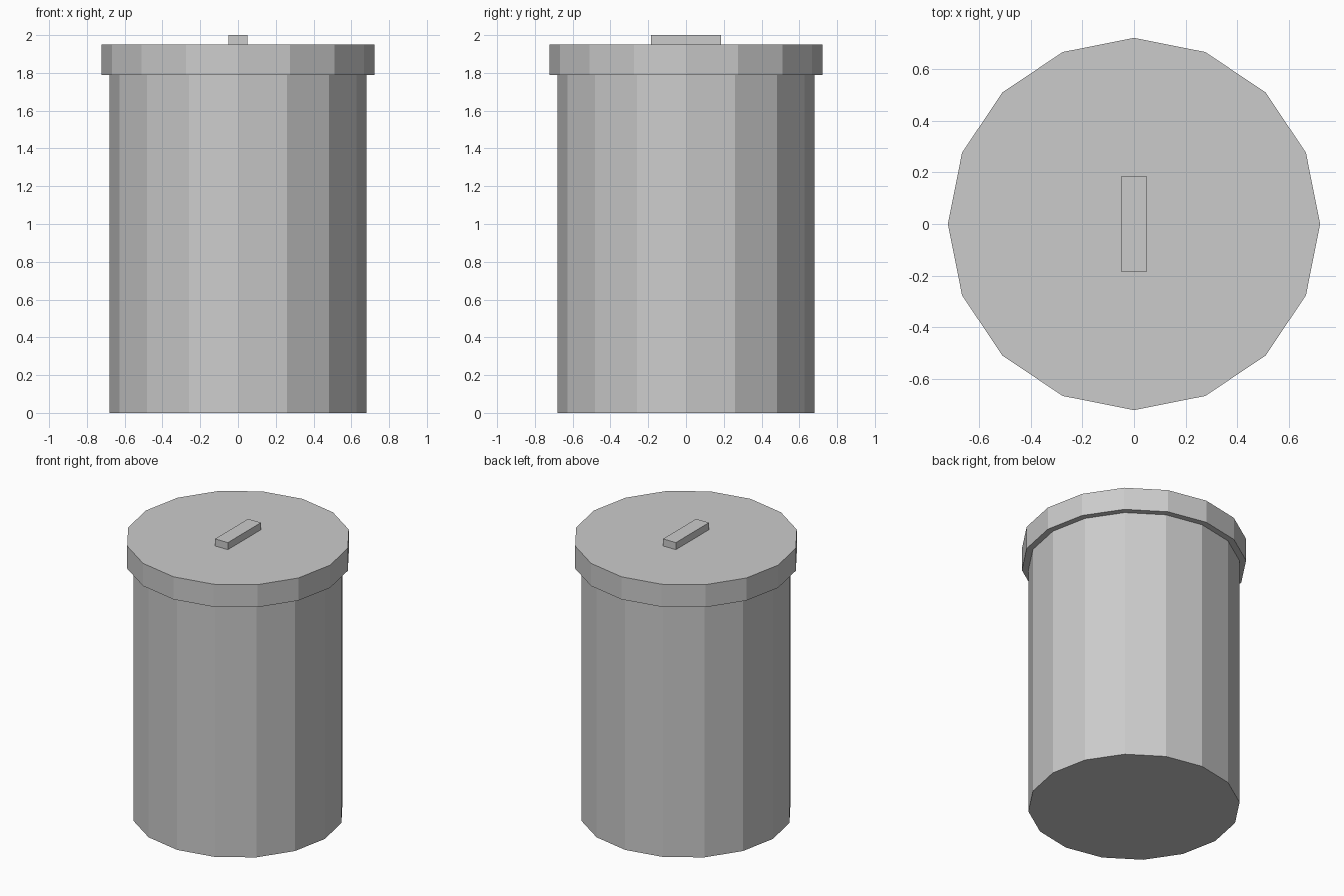
import bpy

if "Cube" in bpy.data.objects:
    bpy.data.objects.remove(bpy.data.objects["Cube"])

SIDES = 16


def drum(name, radius, z0, z1):
    """Flat-shaded 16-sided cylinder with corners on the x and y axes."""
    bpy.ops.mesh.primitive_cylinder_add(
        vertices=SIDES, radius=radius, depth=z1 - z0,
        location=(0, 0, (z0 + z1) / 2))
    bpy.context.object.name = name


# can body and overhanging lid
drum("can_body", 0.68, 0.0, 1.79)
drum("lid", 0.722, 1.79, 1.95)

# bar handle on the lid
bpy.ops.mesh.primitive_cube_add(size=1, location=(0, 0, 1.975))
handle = bpy.context.object
handle.name = "lid_handle"
handle.scale = (0.10, 0.37, 0.05)
bpy.ops.object.transform_apply(location=False, rotation=False, scale=True)
